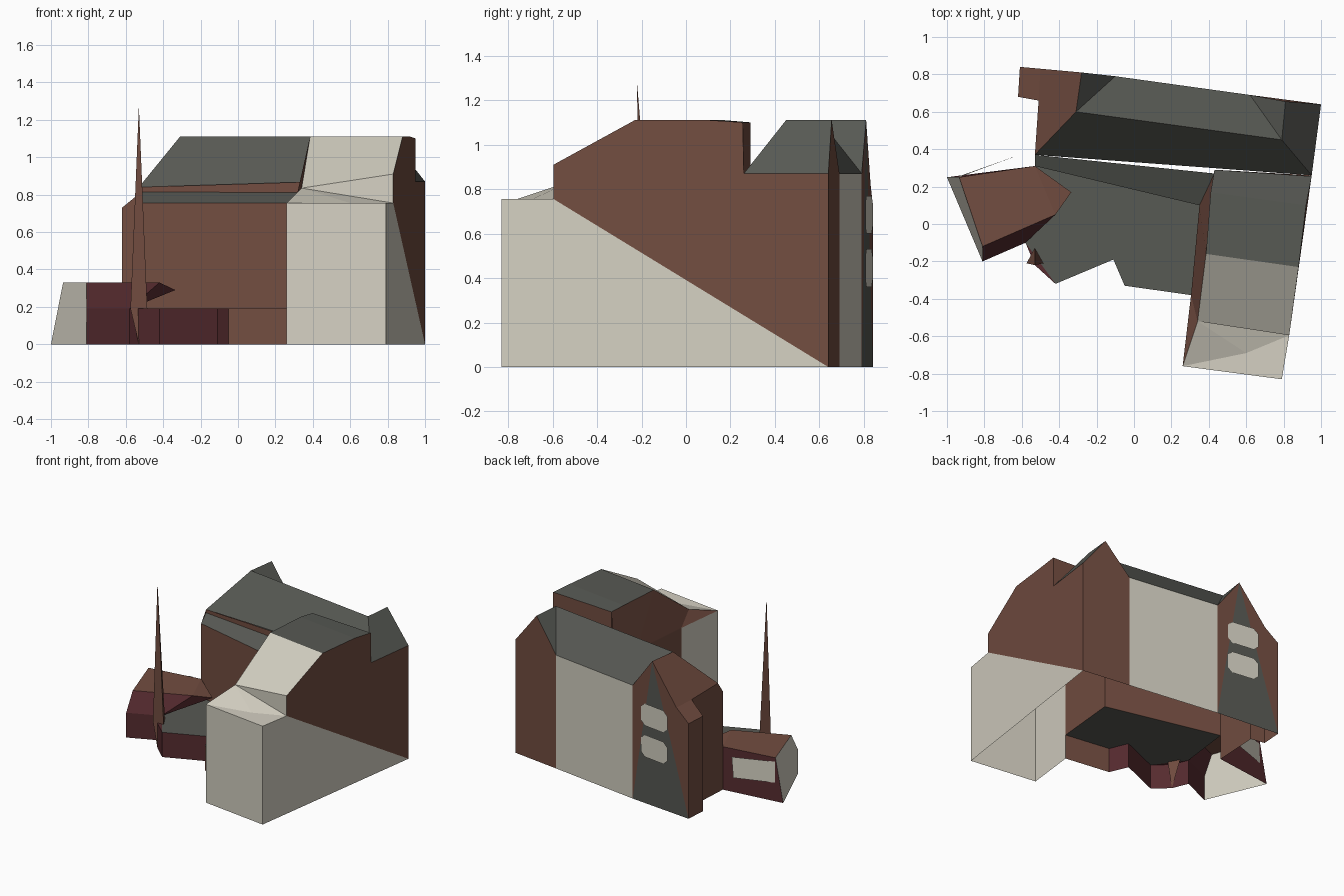
import bpy
import bmesh
from mathutils import Vector

cube = bpy.data.objects.get("Cube")
if cube:
    bpy.data.objects.remove(cube, do_unlink=True)


def material(name, colour):
    mat = bpy.data.materials.new(name)
    mat.use_nodes = True
    mat.diffuse_color = (*colour, 1)
    mat.node_tree.nodes["Principled BSDF"].inputs["Base Color"].default_value = (*colour, 1)
    return mat


BRICK = material("brown brick", (.17, .074, .052))
RED = material("dark red brick", (.092, .024, .028))
PLASTER = material("pale plaster", (.66, .63, .54))
SLATE = material("grey slate", (.096, .1, .088))


def shell(name, mat, faces, inside):
    """Flat faces of one colour, all turned away from the inside point."""
    bm = bmesh.new()
    for points in faces:
        face = bm.faces.new([bm.verts.new(p) for p in points])
        face.normal_update()
        if face.normal.dot(face.calc_center_median() - Vector(inside)) < 0:
            face.normal_flip()
    bmesh.ops.remove_doubles(bm, verts=bm.verts, dist=.0005)
    mesh = bpy.data.meshes.new(name)
    bm.to_mesh(mesh)
    bm.free()
    mesh.materials.append(mat)
    obj = bpy.data.objects.new(name, mesh)
    bpy.context.collection.objects.link(obj)
    return obj


def up(point, z):
    return (point[0], point[1], z)


def walls(path, bottom, top):
    """Upright quads along a plan path."""
    return [(up(a, bottom), up(b, bottom), up(b, top), up(a, top))
            for a, b in zip(path, path[1:])]


def blend(a, b, t):
    return Vector(a).lerp(Vector(b), t)


EAVE, RIDGE, LOW, STEP = .87, 1.11, .755, .19

# Plan of the rear hall, open below
hall_mid = (.2, .5, .5)
back_east, panel_east = (1, .64), (.62, .69)
panel_west, back_west = (-.1, .79), (-.61, .84)
hall_west, hall_south = (-.51, .66), (-.53, .31)
shoulder = (-.5, .83, .82)
west_eave, east_eave = (-.53, .37, .84), (.95, .26, EAVE)
ridge_west, ridge_east = (-.31, .6, RIDGE), (.79, .45, RIDGE)
peak_west, peak_east = (-.28, .81, RIDGE), (.81, .655, RIDGE)
inner_corner = (.35, .1)

shell("hall_back_panel", PLASTER, walls([panel_east, panel_west], 0, EAVE), hall_mid)
shell("hall_east_gable", BRICK, [
    (up(back_east, 0), up(panel_east, 0), up(panel_east, EAVE), peak_east, up(back_east, EAVE)),
], hall_mid)
shell("hall_west_gable", BRICK, [
    (up(panel_west, 0), peak_west, up(panel_west, EAVE)),
    (up(back_west, 0), peak_west, shoulder, up(back_west, .73)),
], hall_mid)
shell("hall_gable_panel", SLATE, [(up(panel_west, 0), up(back_west, 0), peak_west)], hall_mid)

# Projecting corner bay and west wall
bay_south = (-.62, .68)
shell("corner_bay", BRICK, walls([back_west, bay_south], 0, .73) + [
    (up(bay_south, 0), up(hall_west, 0), up(hall_west, .82), up(bay_south, .73)),
    (up(back_west, .73), up(bay_south, .73), up(hall_west, .82), shoulder),
    (up(hall_west, 0), up(hall_south, 0), up(hall_south, LOW), west_eave, up(hall_west, .82)),
], hall_mid)
shell("hall_west_roof", BRICK, [
    (west_eave, ridge_west, up(hall_west, .82)),
    (up(hall_west, .82), ridge_west, peak_west, shoulder),
], hall_mid)
shell("hall_roof", SLATE, [
    (west_eave, east_eave, ridge_east, ridge_west),
    (up(panel_east, EAVE), up(panel_west, EAVE), ridge_west, ridge_east),
    (ridge_east, peak_east, up(panel_east, EAVE)),
    (ridge_west, peak_west, up(panel_west, EAVE)),
    (east_eave, up(back_east, EAVE), peak_east, ridge_east),
], hall_mid)

# Front wall with a lean-to roof and a strip of brick above it
lean_west, lean_east = up(west_eave, .815), (.43, .27, .81)
shell("hall_front_wall", BRICK, walls([hall_south, inner_corner], STEP, LOW)
      + [(lean_west, lean_east, up(lean_east, EAVE), west_eave)], hall_mid)
shell("lean_to_roof", SLATE, [
    (up(hall_south, LOW), up(inner_corner, LOW), lean_east, lean_west),
], hall_mid)

# Oval gable windows as thin plates
for label, low in (("lower", .36), ("upper", .6)):
    a, b = Vector((-.18, .806, low)), Vector((-.43, .84, low))
    rise, side = Vector((0, 0, .17)), (b - a) * .15
    plate = [a + rise * .2, a + side, b - side, b + rise * .2,
             b + rise * .8, b - side + rise, a + side + rise, a + rise * .8]
    shell(label + "_gable_window", PLASTER, [plate], hall_mid)

# Side wing
wing_mid = (.6, -.2, .5)
front_west, front_east = (.26, -.76), (.79, -.83)
slope_west, slope_east = (.34, -.52, .835), (.83, -.595, .91)
top_west, top_east = (.385, -.16, RIDGE), (.88, -.23, RIDGE)
flat_west, flat_east = (.41, .17, RIDGE), (.92, .1, RIDGE)
end_west, end_east = (.43, .29, 1.1), (.95, .255, 1.1)
step_east = up(slope_east, .755)
crease = (.6, -.69, LOW)
foot = up(back_east, 0)

shell("wing_east_plaster", PLASTER, [
    (up(front_east, 0), foot, step_east, up(front_east, LOW)),
], wing_mid)
shell("wing_east_brick", BRICK, [
    (foot, up(back_east, EAVE), east_eave, end_east, flat_east, top_east, slope_east, step_east),
], wing_mid)
shell("wing_front", PLASTER, walls([front_west, front_east], 0, LOW), wing_mid)
shell("wing_front_roof", PLASTER, [
    (up(front_west, LOW), up(front_east, LOW), crease),
    (up(front_west, LOW), crease, slope_west),
    (up(front_east, LOW), step_east, crease),
    (crease, step_east, slope_west),
    (step_east, slope_east, slope_west),
    (slope_west, slope_east, top_east, top_west),
], wing_mid)
shell("wing_flat_roof", SLATE, [
    (top_west, top_east, flat_east, flat_west),
    (flat_west, flat_east, end_east, end_west),
], wing_mid)
shell("wing_back", BRICK, [
    (end_west, end_east, east_eave, up(end_west, .8)),
], wing_mid)

# Inner side of the wing: plaster near the front, brick behind
annex_east = (.305, -.38)
shell("wing_inner_plaster", PLASTER, walls([front_west, annex_east], 0, LOW), wing_mid)
shell("wing_inner_brick", BRICK, walls([annex_east, inner_corner], STEP, LOW) + [
    (up(front_west, LOW), up(annex_east, LOW), slope_west),
    (up(annex_east, LOW), up(inner_corner, LOW), top_west, slope_west),
    (up(inner_corner, LOW), lean_east, end_west, flat_west, top_west),
], wing_mid)

# Low annex with a flat roof
annex_mid = (-.1, 0, .1)
notch = [(-.58, -.1), (-.53, -.22), (-.42, -.32)]
annex_front = [notch[-1], (-.11, -.19), (-.05, -.33)]
shell("annex_roof", SLATE, [[up(p, STEP) for p in
      [hall_south, notch[0]] + annex_front + [annex_east, inner_corner]]], annex_mid)
shell("annex_red_wall", RED, walls(notch + annex_front[1:], 0, STEP), annex_mid)
shell("annex_notch_top", RED, [[up(p, STEP) for p in notch]], annex_mid)
shell("annex_brick_wall", BRICK, walls([annex_front[-1], annex_east], 0, STEP), annex_mid)

# Small pavilion
pav_mid = (-.7, .1, .1)
TOP = .33
corner, heel = (-.81, -.2), (-1, .25)
roof_back, roof_front, roof_east = (-.935, .25, TOP), (-.81, -.12, TOP), (-.42, .05, TOP)
tip = (-.335, .17, .29)
shell("pavilion_roof", BRICK, [
    (roof_back, roof_front, roof_east, up(hall_south, TOP)),
    (roof_east, tip, up(hall_south, TOP)),
], pav_mid)
shell("pavilion_front", RED, walls([corner, notch[0]], 0, STEP) + [
    (up(corner, STEP), up(notch[0], STEP), roof_east, roof_front),
    (up(notch[0], STEP), tip, roof_east),
], pav_mid)
shell("pavilion_end", PLASTER, [
    (up(heel, 0), up(corner, 0), up(corner, STEP), roof_front, roof_back),
], pav_mid)
shell("pavilion_back", RED, [
    (up(heel, 0), up(hall_south, 0), up(hall_south, TOP), roof_back),
], pav_mid)

# Tilted awning board behind the pavilion
shell("pavilion_board", PLASTER, [
    ((-.95, .25, .14), (-.65, .355, .14), (-.64, .36, .3), (-.935, .25, .3)),
], pav_mid)

# Slender spire
ring = [(-.575, -.21, STEP), (-.485, -.21, STEP), (-.53, -.13, STEP)]
spire_top, spire_foot = (-.53, -.22, 1.275), (-.53, -.22, 0)
shell("spire", BRICK, [(ring[i], ring[i - 1], end)
      for end in (spire_top, spire_foot) for i in range(len(ring))], blend(ring[0], ring[1], .5) + Vector((0, .02, 0)))
